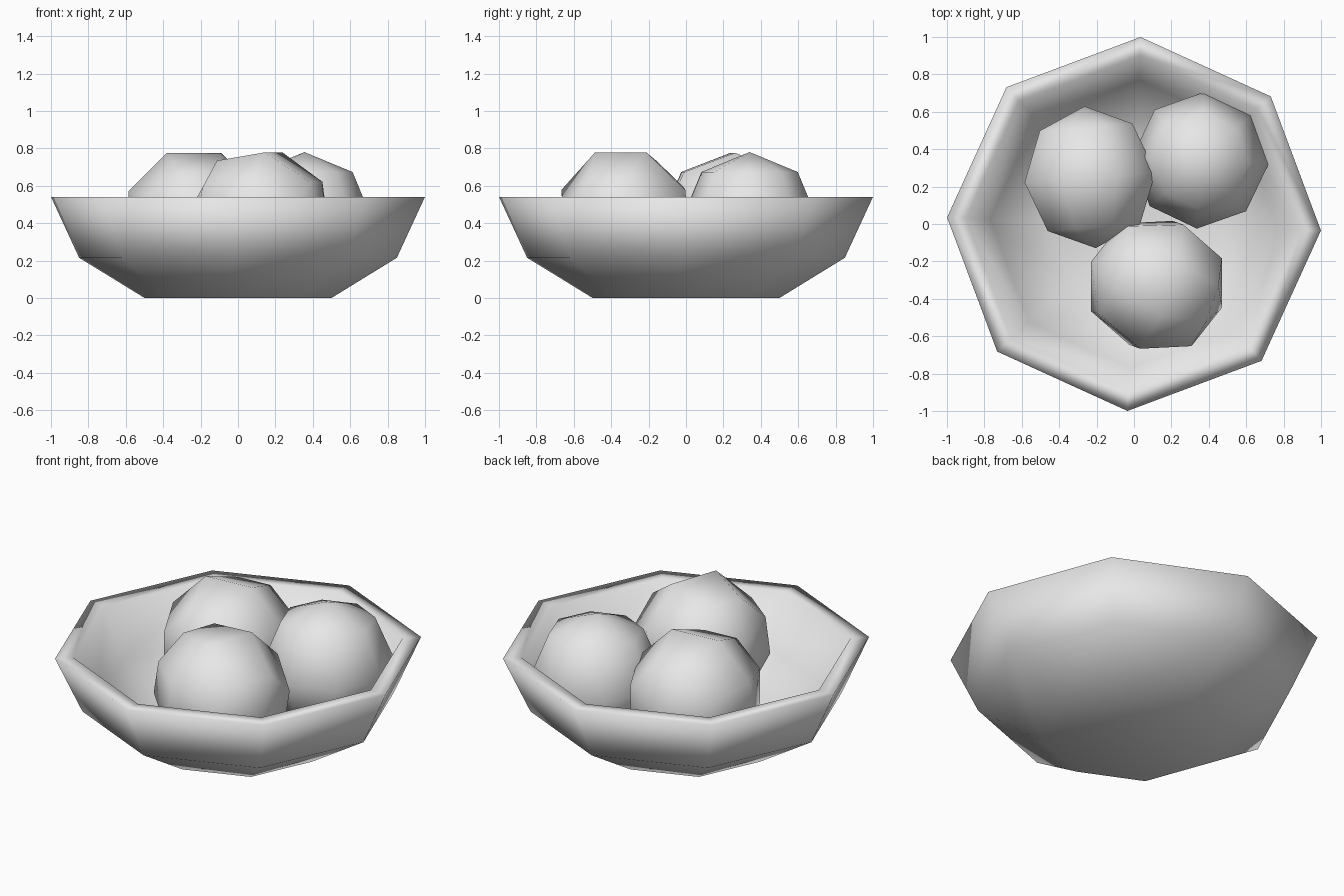
import bpy
import bmesh
from math import cos, sin, pi, radians
from mathutils import Vector, Matrix

cube = bpy.data.objects.get("Cube")
if cube:
    bpy.data.objects.remove(cube, do_unlink=True)

# Single plain material
grey = bpy.data.materials.new("light_grey")
grey.use_nodes = True
colour = (0.8, 0.8, 0.8, 1)
grey.diffuse_color = colour
grey.node_tree.nodes["Principled BSDF"].inputs["Base Color"].default_value = colour


def finish(bm, name):
    """Turn a bmesh into a smooth shaded object."""
    bmesh.ops.recalc_face_normals(bm, faces=bm.faces)
    for face in bm.faces:
        face.smooth = True
    mesh = bpy.data.meshes.new(name)
    bm.to_mesh(mesh)
    bm.free()
    mesh.materials.append(grey)
    obj = bpy.data.objects.new(name, mesh)
    bpy.context.collection.objects.link(obj)
    return obj


def lathe(name, profile, sides, turn):
    """Closed shell made of polygon rings (radius, height)."""
    bm = bmesh.new()
    rings = []
    for radius, z in profile:
        angles = [turn + 2 * pi * i / sides for i in range(sides)]
        rings.append([bm.verts.new((radius * cos(a), radius * sin(a), z)) for a in angles])
    for low, high in zip(rings, rings[1:]):
        for i in range(sides):
            j = (i + 1) % sides
            bm.faces.new((low[i], low[j], high[j], high[i]))
    bm.faces.new(rings[0])
    bm.faces.new(rings[-1])
    return finish(bm, name)


def fruit(name, centre, radius, axis, roll):
    """Eight sided ball with its pole axis pointing along axis."""
    bm = bmesh.new()
    bmesh.ops.create_uvsphere(bm, u_segments=8, v_segments=4, radius=radius)
    aim = Vector(axis).to_track_quat('Z', 'Y').to_matrix()
    bm.transform(aim.to_4x4() @ Matrix.Rotation(radians(roll), 4, 'Z'))
    obj = finish(bm, name)
    obj.location = centre
    return obj


# Bowl: outside from the foot to the rim, then down the inside
lathe("bowl", [(0.5, 0), (0.85, 0.215), (1, 0.54),
               (0.9, 0.54), (0.77, 0.25), (0.46, 0.07)], 8, radians(-2))

# Three fruits resting in the bowl
fruit("fruit_back_right", (-0.235, 0.25, 0.425), 0.38, (-0.06, 0.76, 0), 22.5)
fruit("fruit_back_left", (0.355, 0.34, 0.415), 0.365, (0, 0, 1), -3)
fruit("fruit_front", (0.12, -0.325, 0.435), 0.38, (0.92, -0.32, -0.21), 22.5)
